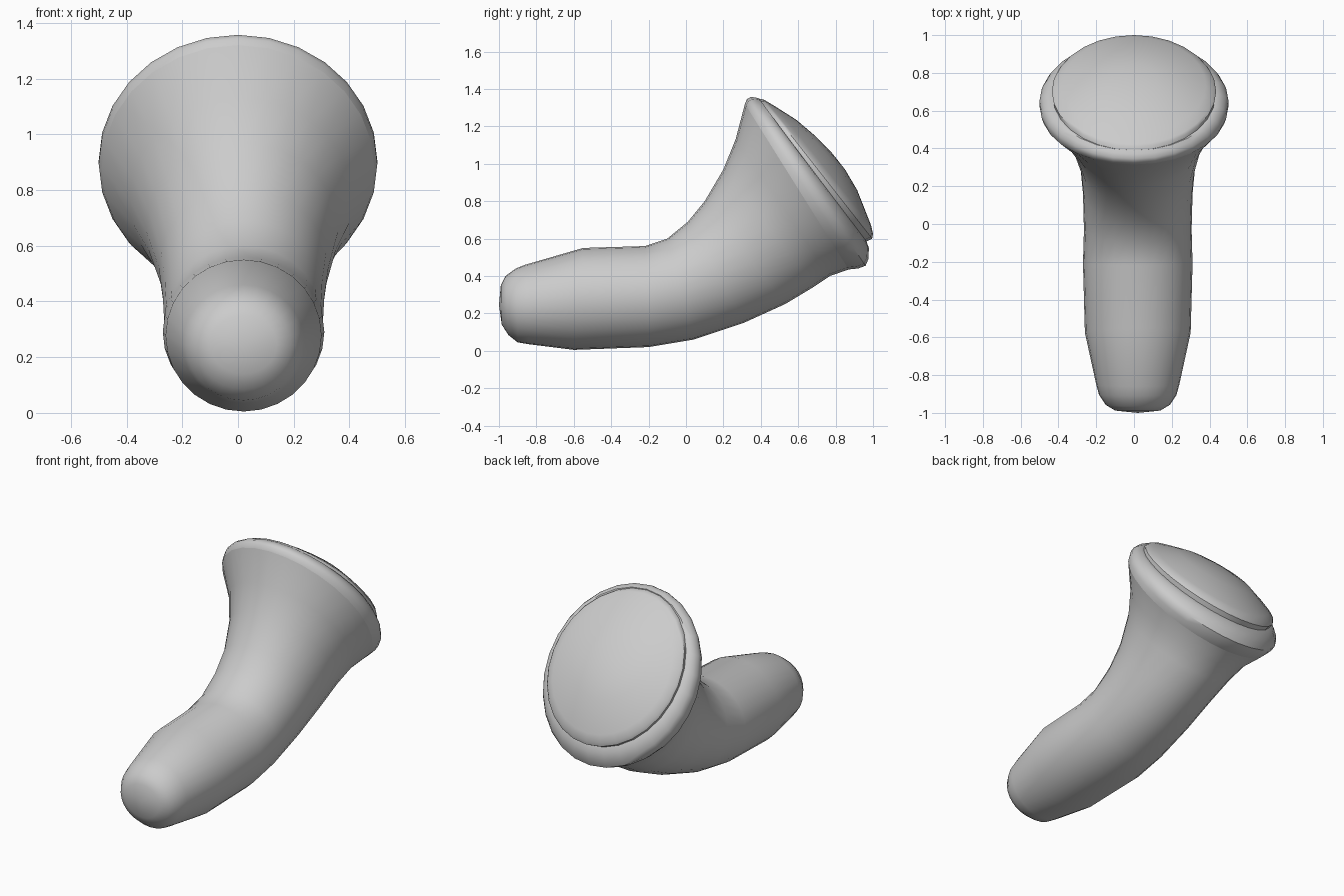
import bpy, bmesh, math
from mathutils import Vector

grey = bpy.data.materials.new("plain grey")
grey.diffuse_color = (0.6, 0.6, 0.6, 1)
SIDES = 28


def loft(name, sections, start=None, end=None, angle=40):
    """Skin elliptical rings given as (top y, top z, bottom y, bottom z, half width, centre x)."""
    bm = bmesh.new()
    rings = []
    for ty, tz, by, bz, w, cx in sections:
        top, bot = Vector((cx, ty, tz)), Vector((cx, by, bz))
        mid, half = (top + bot) / 2, (top - bot) / 2
        ring = []
        for i in range(SIDES):
            a = 2 * math.pi * i / SIDES
            ring.append(bm.verts.new(mid + half * math.cos(a) + Vector((w * math.sin(a), 0, 0))))
        rings.append(ring)
    for r, s in zip(rings, rings[1:]):
        for i in range(SIDES):
            j = (i + 1) % SIDES
            bm.faces.new((r[i], r[j], s[j], s[i]))
    for tip, ring in ((start, rings[0]), (end, rings[-1])):
        if tip:
            v = bm.verts.new(tip)
            for i in range(SIDES):
                bm.faces.new((v, ring[i], ring[(i + 1) % SIDES]))
    bmesh.ops.recalc_face_normals(bm, faces=bm.faces)
    me = bpy.data.meshes.new(name)
    bm.to_mesh(me)
    bm.free()
    me.materials.append(grey)
    ob = bpy.data.objects.new(name, me)
    bpy.context.collection.objects.link(ob)
    bpy.ops.object.select_all(action='DESELECT')
    ob.select_set(True)
    bpy.context.view_layer.objects.active = ob
    bpy.ops.object.shade_smooth_by_angle(angle=math.radians(angle))
    return ob


# Bent tube flaring out to the rim, with a blunt rounded tip
loft("curved_body", [
    (-0.99, 0.35, -0.985, 0.14, 0.12, 0.02),
    (-0.965, 0.40, -0.95, 0.085, 0.17, 0.02),
    (-0.91, 0.44, -0.90, 0.045, 0.205, 0.02),
    (-0.86, 0.46, -0.84, 0.035, 0.22, 0.02),
    (-0.55, 0.55, -0.60, 0.005, 0.28, 0.02),
    (-0.22, 0.56, -0.20, 0.02, 0.29, 0.02),
    (-0.10, 0.60, 0.04, 0.06, 0.285, 0.02),
    (0.01, 0.69, 0.31, 0.15, 0.29, 0.02),
    (0.10, 0.80, 0.53, 0.25, 0.305, 0.02),
    (0.20, 0.97, 0.68, 0.34, 0.345, 0.015),
    (0.265, 1.13, 0.77, 0.40, 0.40, 0.01),
    (0.315, 1.32, 0.87, 0.435, 0.49, 0)],
    start=(0.02, -1.0, 0.245))

# Rounded rim rolling inward to a shallow groove
loft("rim", [
    (0.315, 1.32, 0.87, 0.435, 0.49, 0),
    (0.325, 1.345, 0.92, 0.44, 0.50, 0),
    (0.345, 1.357, 0.96, 0.455, 0.50, 0),
    (0.37, 1.355, 0.975, 0.49, 0.485, 0),
    (0.39, 1.35, 0.978, 0.55, 0.455, 0),
    (0.39, 1.345, 0.965, 0.585, 0.43, 0)])

# Domed end cap sitting inside the rim
loft("domed_cap", [
    (0.39, 1.345, 0.965, 0.585, 0.43, 0),
    (0.41, 1.345, 0.995, 0.60, 0.435, 0),
    (0.425, 1.338, 1.0, 0.625, 0.425, 0),
    (0.48, 1.305, 0.99, 0.67, 0.38, 0),
    (0.59, 1.235, 0.915, 0.86, 0.25, 0),
    (0.69, 1.15, 0.85, 0.97, 0.12, 0)],
    end=(0, 0.775, 1.065))
